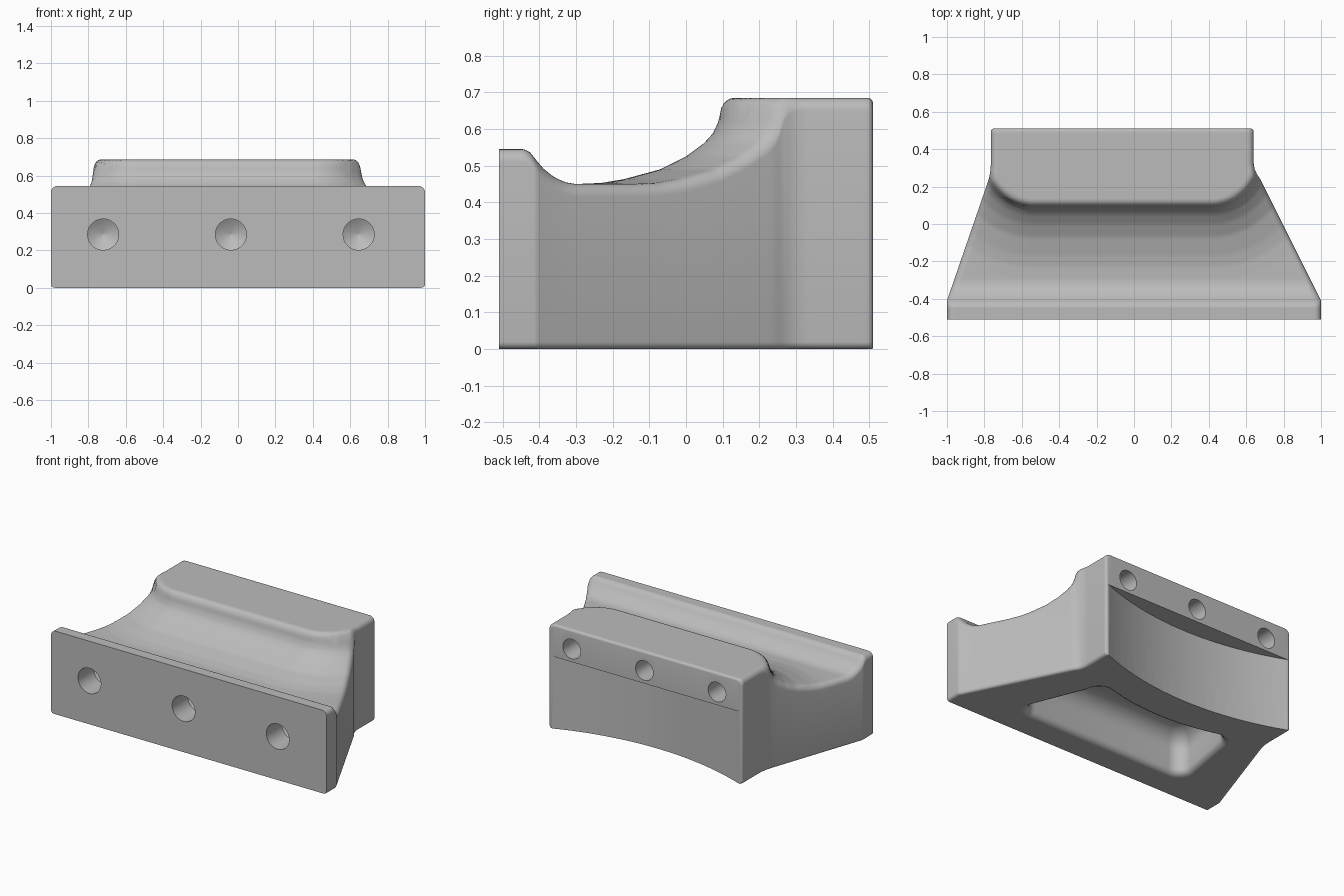
import bpy, bmesh, math
from mathutils import Vector

if "Cube" in bpy.data.objects:
    bpy.data.objects.remove(bpy.data.objects["Cube"], do_unlink=True)

grey = bpy.data.materials.new("plain grey")
grey.use_nodes = True
grey.diffuse_color = (0.5, 0.5, 0.5, 1)
grey.node_tree.nodes["Principled BSDF"].inputs["Base Color"].default_value = (0.5, 0.5, 0.5, 1)

BACK, MID_X = 0.51, -0.062


def curve(points, t):
    """Piecewise profile lookup."""
    if t <= points[0][0]:
        return points[0][1]
    for (a, va), (b, vb) in zip(points, points[1:]):
        if t <= b:
            return va + (vb - va) * (t - a) / (b - a)
    return points[-1][1]


def drop(r, e):
    """Height lost on a rounded edge of radius r at distance e from it."""
    return 0 if e >= r else r - math.sqrt(max(0, r * r - (r - e) ** 2))


def make_object(name, bm):
    bmesh.ops.recalc_face_normals(bm, faces=bm.faces)
    mesh = bpy.data.meshes.new(name)
    bm.to_mesh(mesh)
    bm.free()
    mesh.materials.append(grey)
    ob = bpy.data.objects.new(name, mesh)
    bpy.context.collection.objects.link(ob)
    return ob


def loft(name, rings):
    """Closed solid through equal-length rings of points."""
    bm = bmesh.new()
    loops = [[bm.verts.new(p) for p in ring] for ring in rings]
    n = len(loops[0])
    for a, b in zip(loops, loops[1:]):
        for i in range(n):
            j = (i + 1) % n
            bm.faces.new((a[i], a[j], b[j], b[i]))
    bm.faces.new(loops[0])
    bm.faces.new(loops[-1])
    return make_object(name, bm)


# Profiles: plan outline of both sides, raised block wall and front lip
RIGHT = [(-0.41, 1), (0.24, 0.675), (0.265, 0.658), (0.29, 0.646), (0.32, 0.64)]
LEFT = [(-0.41, -1), (0.2, -0.79), (0.25, -0.774), (0.29, -0.767), (0.33, -0.765)]
WALL = [(0, 0.685), (0.012, 0.682), (0.025, 0.673), (0.035, 0.655), (0.04, 0.625),
        (0.055, 0.59), (0.08, 0.562), (0.13, 0.525), (0.2, 0.49), (0.3, 0.463),
        (0.36, 0.453), (0.43, 0.45)]
LIP = [(-0.445, 0.545), (-0.433, 0.542), (-0.422, 0.534), (-0.41, 0.517),
       (-0.39, 0.493), (-0.36, 0.469), (-0.33, 0.455), (-0.29, 0.448)]


def top_height(x, y):
    """Raised block with rounded front corners, flowing into a trough and lip."""
    dx = max(-0.535 - x, x - 0.41, 0)
    dy = max(0.36 - y, 0)
    return max(curve(WALL, math.hypot(dx, dy) - 0.23), curve(LIP, y))


# Body: a grid between the two sides, with a top skin and a bottom skin
rows = [-BACK + 1.02 * i / 84 for i in range(85)]
rows += [0.08 + 0.004 * i for i in range(16)] + [BACK - d for d in (0.001, 0.004, 0.008)]
rows = sorted(set(rows + [-0.445, -0.41]))
edges = [0, 0.001, 0.004, 0.009, 0.016, 0.025, 0.035]
cols = 110
bm = bmesh.new()
top, bottom = [], []
for y in rows:
    inset = drop(0.015, BACK - y)
    xl, xr = curve(LEFT, y) + inset, curve(RIGHT, y) - inset
    span = xr - xl - 2 * edges[-1]
    xs = [xl + e for e in edges]
    xs += [xl + edges[-1] + span * i / cols for i in range(1, cols)]
    xs += [xr - e for e in reversed(edges)]
    trow, brow = [], []
    for x in xs:
        e = min(x - xl, xr - x)
        trow.append(bm.verts.new((x, y, top_height(x, y) - drop(0.035, e) - inset)))
        brow.append(bm.verts.new((x, y, drop(0.02, e))))
    top.append(trow)
    bottom.append(brow)
nr, nc = len(top), len(top[0])
for skin in (top, bottom):
    for i in range(nr - 1):
        for j in range(nc - 1):
            bm.faces.new((skin[i][j], skin[i][j + 1], skin[i + 1][j + 1], skin[i + 1][j]))
for i in range(nr - 1):
    for j in (0, nc - 1):
        bm.faces.new((top[i][j], top[i + 1][j], bottom[i + 1][j], bottom[i][j]))
for j in range(nc - 1):
    for i in (0, nr - 1):
        bm.faces.new((top[i][j], top[i][j + 1], bottom[i][j + 1], bottom[i][j]))
body = make_object("bracket_body", bm)


def circle(x, y, z, r, n, upright):
    ring = []
    for k in range(n):
        a = math.tau * (k + 0.5) / n
        c, s = r * math.cos(a), r * math.sin(a)
        ring.append((x + c, y, z + s) if upright else (x + c, y + s, z))
    return ring


def drill(name, x, z, r, face, direction):
    """Blind hole with a conical end."""
    steps = [(-0.05, r), (0.16, r), (0.21, 0.002)]
    return loft(name, [circle(x, face + direction * d, z, q, 40, True) for d, q in steps])


def pocket_ring(z, grow):
    """Rounded trapezoid, its back edge bowed inward."""
    corners = [(-0.62, -0.32), (0.58, -0.32), (0.44, 0.19), (-0.56, 0.19)]
    centre = Vector((0, -0.06))
    r, ring = 0.09 + grow * 0.5, []
    for k, (cx, cy) in enumerate(corners):
        sx = 1 if cx > 0 else -1
        sy = 1 if cy > 0 else -1
        px, py = cx + sx * (grow - r), cy + sy * (grow - r)
        start = math.pi + k * math.pi / 2
        for s in range(9):
            a = start + s * math.pi / 16
            ring.append((px + r * math.cos(a), py + r * math.sin(a), z))
        if k == 2:
            qx = -0.56 - grow + r
            for s in range(1, 12):
                t = s / 12
                ring.append((px + (qx - px) * t, cy + grow - 0.24 * t * (1 - t), z))
    return ring


# Underside pocket: softened rim, straight wall, rounded ceiling
levels = [(-0.03, 0.03), (0, 0.03), (0.008, 0.015), (0.02, 0.005), (0.035, 0), (0.15, 0)]
for s in range(1, 8):
    a = s * math.pi / 14
    levels.append((0.15 + 0.12 * math.sin(a), -0.12 * (1 - math.cos(a))))
cutters = [loft("pocket_cutter", [pocket_ring(z, g) for z, g in levels])]

# Hollow curve under the rear ledge
cutters.append(loft("rear_hollow_cutter",
                    [circle(MID_X, 2.25, z, 1.87, 180, False) for z in (-0.1, 0.475)]))

# Three screw holes in the front plate and three in the rear ledge
for k in (-1, 0, 1):
    cutters.append(drill("front_hole_cutter", -0.038 + 0.683 * k, 0.285, 0.083, -BACK, 1))
    cutters.append(drill("rear_hole_cutter", -0.055 + 0.527 * k, 0.56, 0.064, BACK, -1))

# Cut the body and drop the cutters
bpy.ops.object.select_all(action="DESELECT")
body.select_set(True)
bpy.context.view_layer.objects.active = body
for cutter in cutters:
    cutter.hide_render = True
    mod = body.modifiers.new("cut", "BOOLEAN")
    mod.operation, mod.solver, mod.object = "DIFFERENCE", "EXACT", cutter
    bpy.ops.object.modifier_apply(modifier=mod.name)
for cutter in cutters:
    bpy.data.objects.remove(cutter, do_unlink=True)
bpy.ops.object.shade_smooth_by_angle(angle=math.radians(35))
